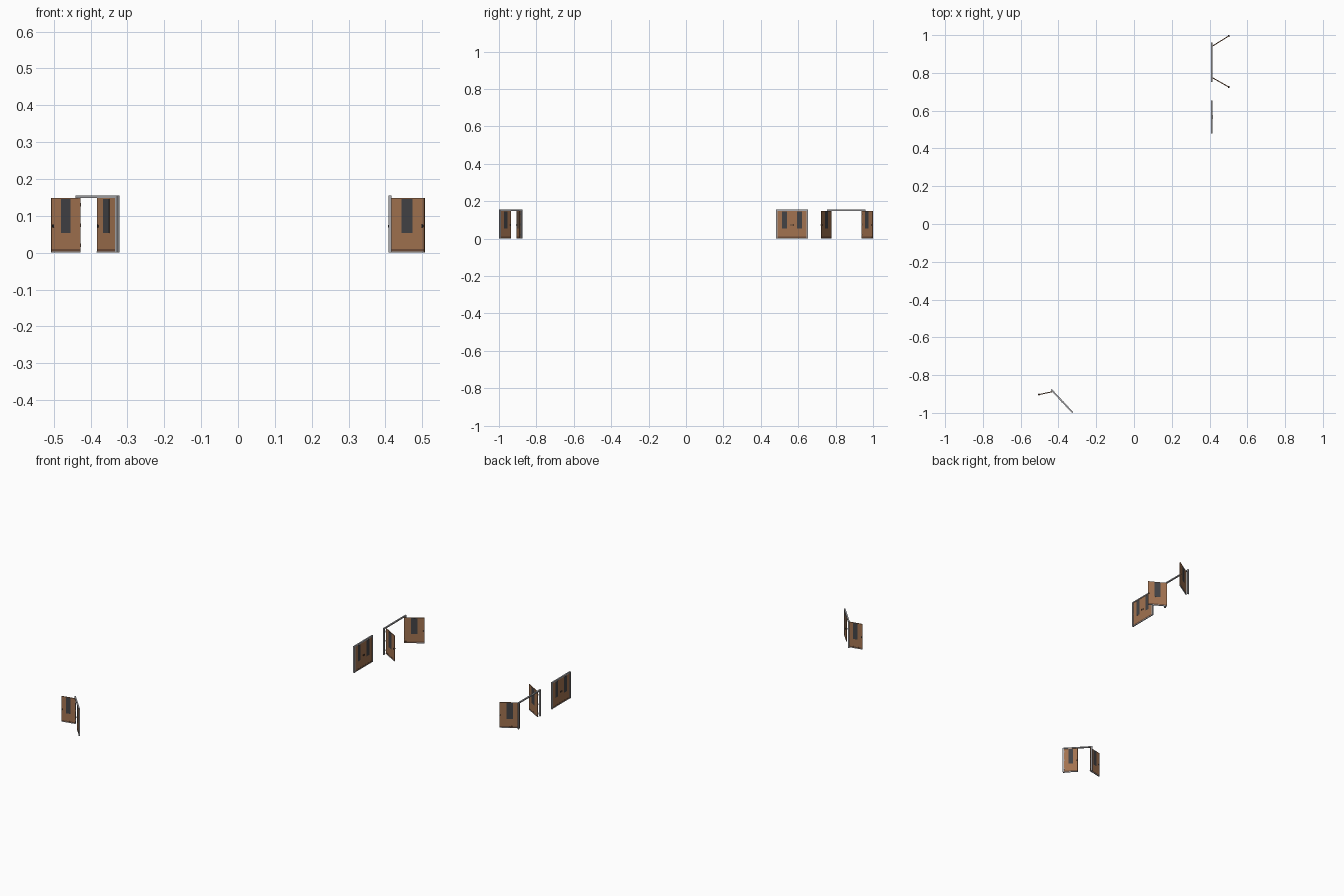
import bpy, math
from mathutils import Matrix, Vector

if "Cube" in bpy.data.objects:
    bpy.data.objects.remove(bpy.data.objects["Cube"])


def mat(name, rgb):
    m = bpy.data.materials.new(name)
    m.diffuse_color = (*rgb, 1)
    m.use_nodes = True
    m.node_tree.nodes["Principled BSDF"].inputs["Base Color"].default_value = m.diffuse_color
    return m


WOOD = mat("brown wood", (0.36, 0.17, 0.08))
GREY = mat("grey metal", (0.42, 0.42, 0.44))
GLASS = mat("dark glass", (0.055, 0.055, 0.06))
BLACK = mat("black hardware", (0.02, 0.02, 0.022))
KICK = mat("dark brown strip", (0.16, 0.075, 0.04))


def box(name, M, lo, hi, m, bevel=0):
    """Box given by corners in the local space of a wall line (x along, y across)."""
    bpy.ops.mesh.primitive_cube_add(size=1)
    o = bpy.context.object
    o.name = name
    lo, hi = Vector(lo), Vector(hi)
    o.data.transform(Matrix.Translation((lo + hi) / 2) @ Matrix.Diagonal((*(hi - lo), 1)))
    o.matrix_world = M
    o.data.materials.append(m)
    if bevel:
        b = o.modifiers.new("bevel", "BEVEL")
        b.width, b.segments = bevel, 1
    return o


def line(a, b):
    """Local frame from a to b, and its length."""
    d = Vector((b[0] - a[0], b[1] - a[1]))
    M = Matrix.Translation((a[0], a[1], 0)) @ Matrix.Rotation(math.atan2(d.y, d.x), 4, 'Z')
    return M, d.length


def frame(name, a, b):
    M, L = line(a, b)
    t, w = 0.004, 0.008
    box(name + "_jamb_a", M, (0, -t, 0), (w, t, 0.155), GREY)
    box(name + "_jamb_b", M, (L - w, -t, 0), (L, t, 0.155), GREY)
    box(name + "_header", M, (w, -t, 0.1485), (L - w, t, 0.155), GREY)


def leaf(name, a, b):
    """Door leaf hinged at a, free edge at b."""
    M, L = line(a, b)
    t = 0.002
    box(name + "_panel", M, (0, -t, 0.002), (L, t, 0.148), WOOD)
    c, w = L / 2, L * 0.16
    box(name + "_window", M, (c - w, -t - 0.0005, 0.053), (c + w, t + 0.0005, 0.1455), GLASS)
    # bottom strip, with a thin metal sweep under it
    box(name + "_kick_strip", M, (0.0005, -t - 0.0004, 0.004), (L - 0.0005, t + 0.0004, 0.010), KICK)
    box(name + "_sweep", M, (0, -t - 0.0006, 0), (L, t + 0.0006, 0.004), GREY)
    # handles on both faces
    for s in (-1, 1):
        y0, y1 = sorted((s * t, s * 0.005))
        box(name + "_handle", M, (L - 0.007, y0, 0.069), (L - 0.002, y1, 0.076), BLACK, 0.0008)
    # hinges on the hinge edge
    for z in (0.02, 0.075, 0.13):
        bpy.ops.mesh.primitive_cylinder_add(vertices=8, radius=0.0018, depth=0.009)
        h = bpy.context.object
        h.name = name + "_hinge"
        h.matrix_world = M @ Matrix.Translation((0, -t, z))
        h.data.materials.append(GREY)


# open double door, far right
frame("open_door_frame", (0.412, 0.753), (0.412, 0.96))
leaf("open_leaf_north", (0.414, 0.941), (0.506, 0.998))
leaf("open_leaf_south", (0.414, 0.775), (0.506, 0.723))

# closed double door
frame("closed_door_frame", (0.412, 0.480), (0.412, 0.653))
leaf("closed_leaf_south", (0.412, 0.487), (0.412, 0.566))
leaf("closed_leaf_north", (0.412, 0.646), (0.412, 0.567))

# half open double door, front left
A, B = Vector((-0.438, -0.877)), Vector((-0.325, -0.998))
frame("half_open_door_frame", A, B)
leaf("half_open_leaf", (-0.428, -0.887), (-0.507, -0.904))
leaf("half_closed_leaf", A.lerp(B, 0.955), A.lerp(B, 0.50))
